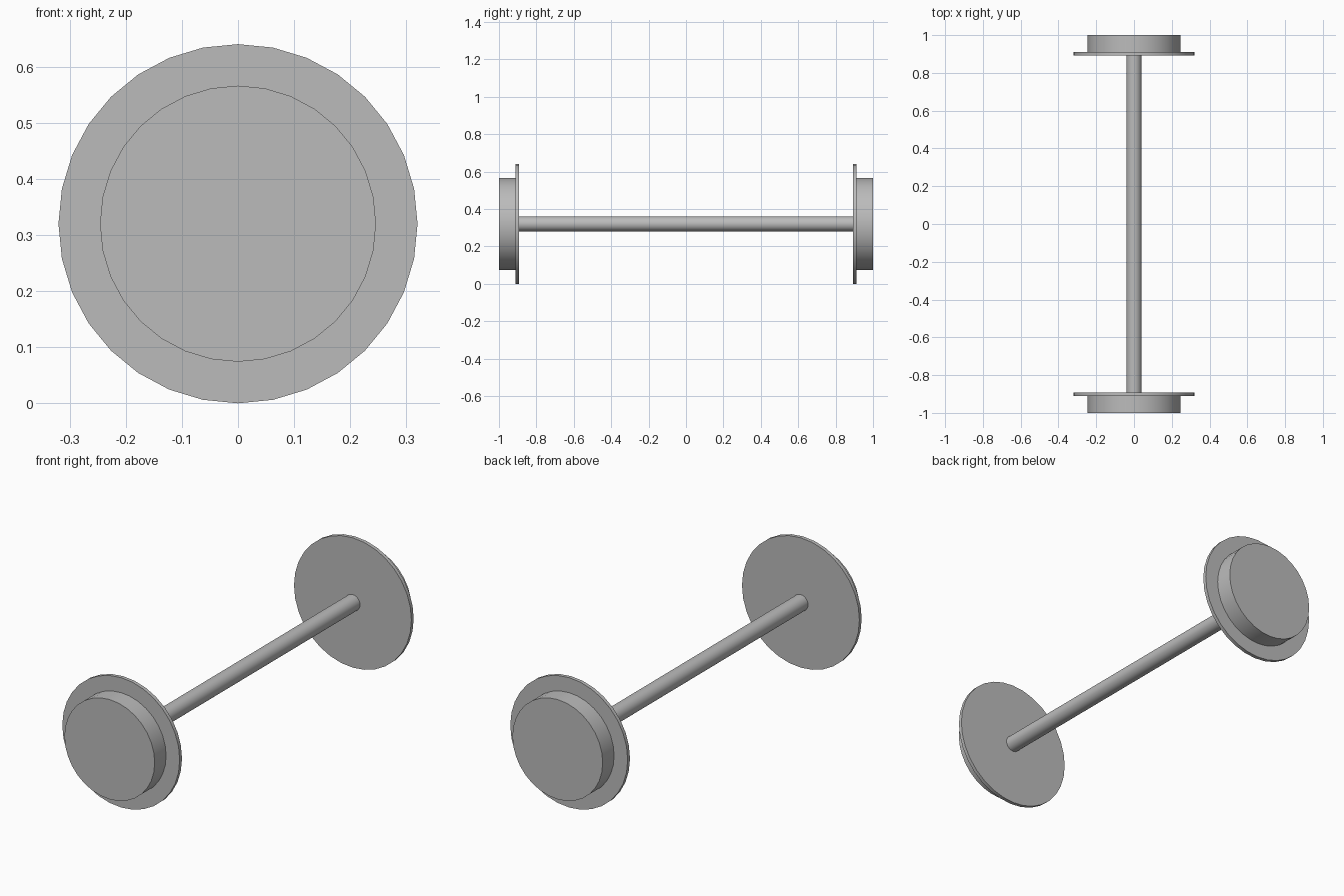
import bpy
import math

if "Cube" in bpy.data.objects:
    bpy.data.objects.remove(bpy.data.objects["Cube"], do_unlink=True)

# Single plain steel colour
STEEL = (0.5, 0.5, 0.5, 1.0)
steel = bpy.data.materials.new("steel_grey")
steel.use_nodes = True
steel.diffuse_color = STEEL
steel.node_tree.nodes["Principled BSDF"].inputs["Base Color"].default_value = STEEL

AXLE_HEIGHT = 0.32


def disc(name, radius, y_start, y_end, sides=32):
    """Smooth-sided cylinder lying along y, centred on the axle line."""
    bpy.ops.mesh.primitive_cylinder_add(
        vertices=sides, radius=radius, depth=abs(y_end - y_start),
        location=(0, (y_start + y_end) / 2, AXLE_HEIGHT),
        rotation=(math.pi / 2, 0, 0))
    part = bpy.context.object
    part.name = name
    part.data.materials.append(steel)
    bpy.ops.object.shade_smooth_by_angle(angle=math.radians(30))
    return part


# Axle between the wheels
disc("axle", 0.04, -0.9, 0.9)

# Each wheel: a thin inner flange and a narrower tread outside it
for side, label in ((-1, "front"), (1, "back")):
    disc(label + "_wheel_flange", 0.32, side * 0.893, side * 0.911)
    disc(label + "_wheel_tread", 0.246, side * 0.911, side)
